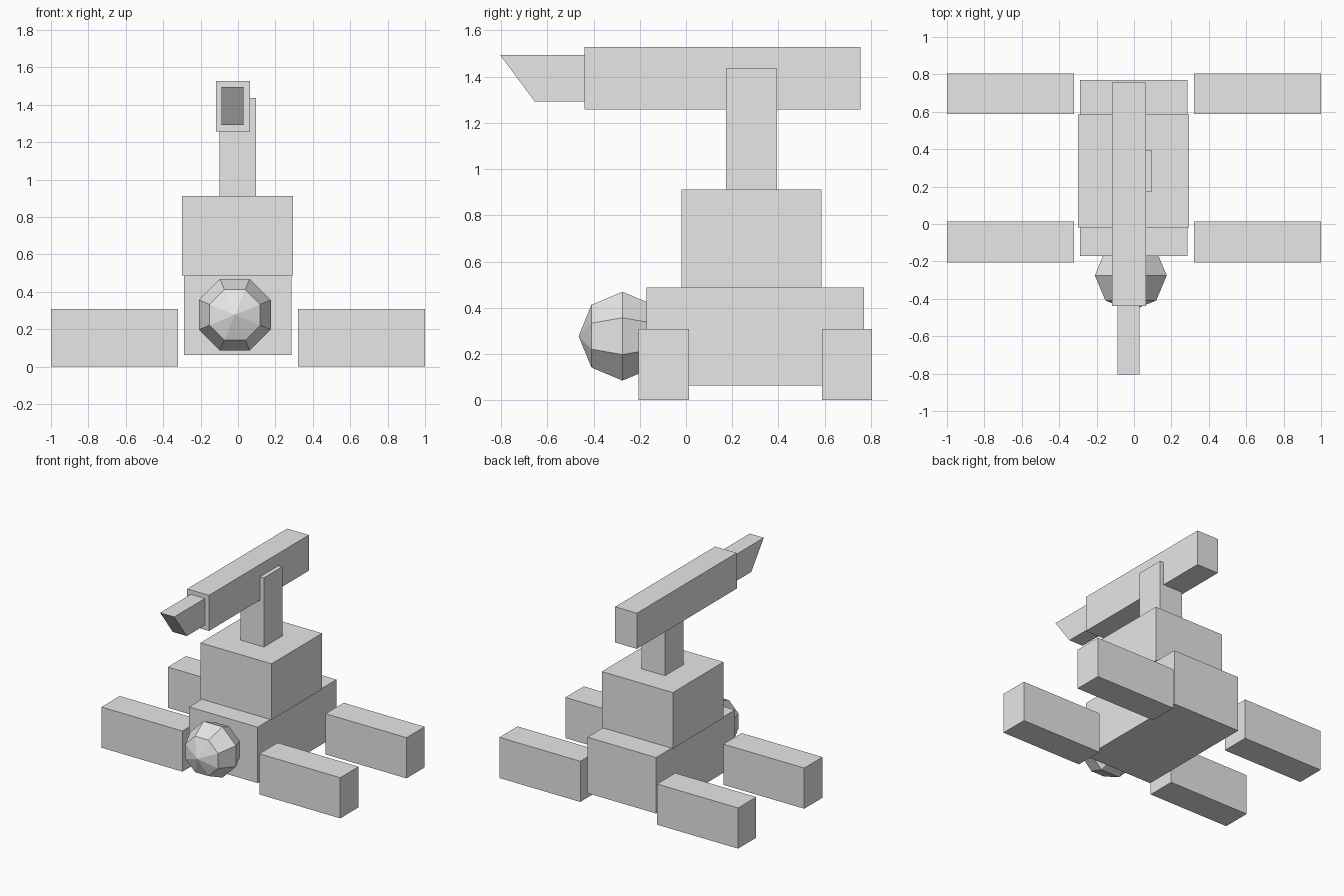
import bpy, bmesh
from math import pi
from mathutils import Matrix, Vector

if "Cube" in bpy.data.objects:
    bpy.data.objects.remove(bpy.data.objects["Cube"])

GREY = (0.8, 0.8, 0.8, 1)
grey = bpy.data.materials.new("plain_grey")
grey.use_nodes = True
grey.diffuse_color = GREY
grey.node_tree.nodes["Principled BSDF"].inputs["Base Color"].default_value = GREY


def finish(name, bm):
    mesh = bpy.data.meshes.new(name)
    bm.to_mesh(mesh)
    bm.free()
    mesh.materials.append(grey)
    obj = bpy.data.objects.new(name, mesh)
    bpy.context.collection.objects.link(obj)
    return obj


def box(name, x, y, z, undercut=0):
    """Box between (min, max) pairs; undercut slants the front face back at its base."""
    bm = bmesh.new()
    bmesh.ops.create_cube(bm, size=1)
    for v in bm.verts:
        slant = undercut if v.co.y < 0 and v.co.z < 0 else 0
        v.co = Vector([span[c > 0] for span, c in zip((x, y, z), v.co)])
        v.co.y += slant
    return finish(name, bm)


# Stacked body
box("body", (-0.289, 0.285), (-0.172, 0.771), (0.063, 0.487))
box("upper_body", (-0.3, 0.295), (-0.02, 0.586), (0.487, 0.911))

# Four legs, lying out to the sides
for end, y in (("front", (-0.205, 0.014)), ("back", (0.588, 0.805))):
    box(end + "_left_leg", (0.322, 1), y, (0, 0.308))
    box(end + "_right_leg", (-1, -0.322), y, (0, 0.308))

# Neck with the long head and its slanted snout
box("neck", (-0.1, 0.096), (0.173, 0.393), (0.911, 1.435))
box("long_head", (-0.118, 0.064), (-0.439, 0.756), (1.258, 1.528))
box("snout", (-0.088, 0.03), (-0.805, -0.439), (1.293, 1.495), 0.15)

# Faceted ball with its pole facing forward and a flat side up
bm = bmesh.new()
bmesh.ops.create_uvsphere(bm, u_segments=8, v_segments=4, radius=0.208)
place = (Matrix.Translation((-0.017, -0.275, 0.277))
         @ Matrix.Diagonal((1, 0.913, 1, 1))
         @ Matrix.Rotation(pi / 2, 4, "X")
         @ Matrix.Rotation(pi / 8, 4, "Z"))
bmesh.ops.transform(bm, matrix=place, verts=bm.verts)
finish("front_ball", bm)
